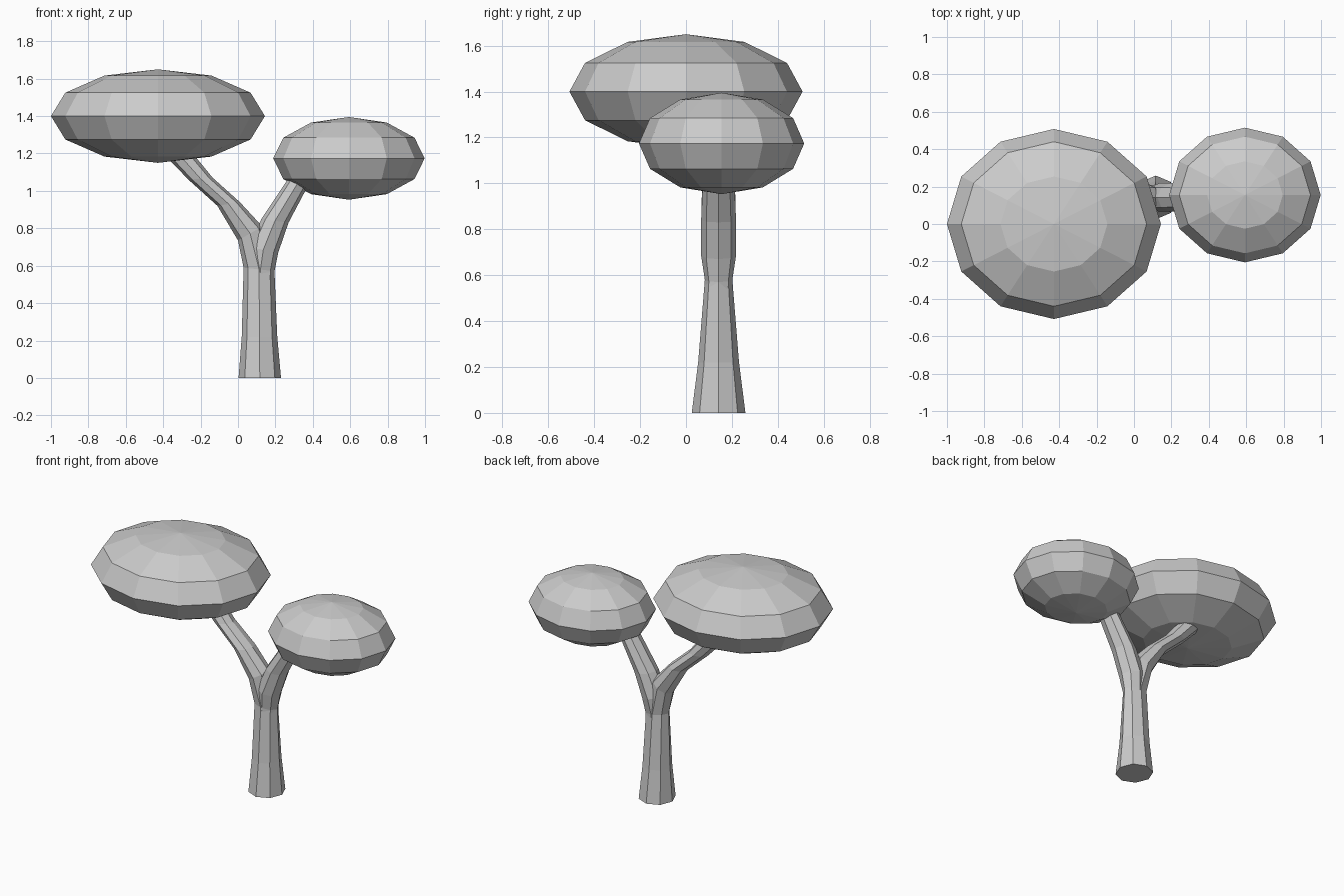
import bpy, bmesh
from math import sin, cos, pi
from mathutils import Vector

if "Cube" in bpy.data.objects:
    bpy.data.objects.remove(bpy.data.objects["Cube"])

Y0 = 0.142   # depth of the trunk axis
SIDES = 8


def limb(name, rings):
    """Eight-sided tube; each ring = left (x, z), right (x, z), half depth in y."""
    bm = bmesh.new()
    loops = []
    for lx, lz, rx, rz, ry in rings:
        c = Vector(((lx + rx) / 2, Y0, (lz + rz) / 2))
        u = Vector(((rx - lx) / 2, 0, (rz - lz) / 2))
        v = Vector((0, ry, 0))
        loops.append([bm.verts.new(c + u * cos(2 * pi * i / SIDES) + v * sin(2 * pi * i / SIDES))
                      for i in range(SIDES)])
    for a, b in zip(loops, loops[1:]):
        for i in range(SIDES):
            j = (i + 1) % SIDES
            bm.faces.new((a[i], a[j], b[j], b[i]))
    bm.faces.new(loops[0][::-1])
    bm.faces.new(loops[-1])
    bmesh.ops.recalc_face_normals(bm, faces=bm.faces)
    mesh = bpy.data.meshes.new(name)
    bm.to_mesh(mesh)
    bm.free()
    bpy.context.collection.objects.link(bpy.data.objects.new(name, mesh))


def canopy(name, center, radii):
    """Flattened low-poly sphere of leaves."""
    bpy.ops.mesh.primitive_uv_sphere_add(segments=12, ring_count=6, radius=1, location=center)
    ob = bpy.context.object
    ob.name = name
    ob.scale = radii


# Trunk that bends into the left branch
limb("trunk_and_left_branch", [
    (0.003, 0, 0.23, 0, 0.117),
    (0.02, 0.22, 0.21, 0.22, 0.089),
    (0.03, 0.59, 0.195, 0.57, 0.06),
    (0.0, 0.735, 0.13, 0.81, 0.074),
    (-0.11, 0.92, 0.01, 0.94, 0.074),
    (-0.265, 1.06, -0.135, 1.07, 0.065),
    (-0.39, 1.19, -0.25, 1.21, 0.06),
])

# Right branch growing out of the trunk
limb("right_branch", [
    (0.05, 0.36, 0.192, 0.36, 0.055),
    (0.045, 0.59, 0.195, 0.57, 0.06),
    (0.055, 0.70, 0.215, 0.67, 0.076),
    (0.125, 0.85, 0.27, 0.83, 0.076),
    (0.265, 1.06, 0.365, 1.01, 0.068),
    (0.36, 1.19, 0.46, 1.14, 0.06),
])

# Leaf canopies
canopy("large_canopy", (-0.428, 0, 1.4), (0.572, 0.508, 0.25))
canopy("small_canopy", (0.593, 0.155, 1.174), (0.405, 0.36, 0.221))
